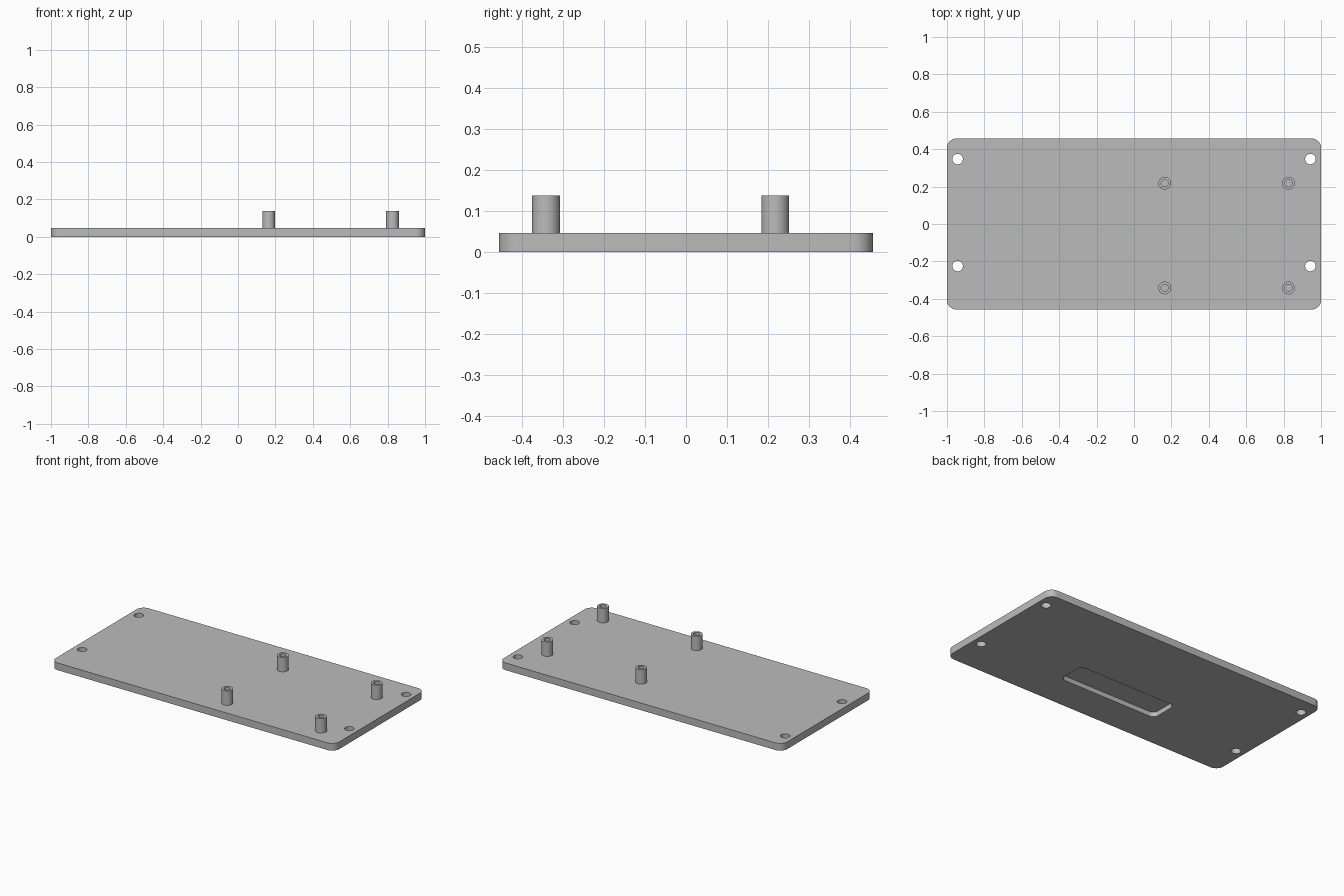
import bpy
import bmesh
from math import cos, sin, pi, radians

if "Cube" in bpy.data.objects:
    bpy.data.objects.remove(bpy.data.objects["Cube"], do_unlink=True)

PLATE_TOP = 0.046
POST_TOP = 0.138

grey = bpy.data.materials.new("plain grey")
grey.use_nodes = True
grey.diffuse_color = (0.5, 0.5, 0.5, 1)
grey.node_tree.nodes["Principled BSDF"].inputs["Base Color"].default_value = grey.diffuse_color


def make_object(name, bm):
    bmesh.ops.recalc_face_normals(bm, faces=bm.faces)
    mesh = bpy.data.meshes.new(name)
    bm.to_mesh(mesh)
    bm.free()
    mesh.materials.append(grey)
    obj = bpy.data.objects.new(name, mesh)
    bpy.context.collection.objects.link(obj)
    return obj


def rounded_slab(name, x, y, half_x, half_y, radius, z0, z1, steps=8):
    """Upright prism with rounded corners; a disc when the radius fills it."""
    bm = bmesh.new()
    outline = []
    for quarter, (sx, sy) in enumerate([(1, 1), (-1, 1), (-1, -1), (1, -1)]):
        for i in range(steps + 1):
            a = (quarter + i / steps) * pi / 2
            outline.append(bm.verts.new((x + sx * (half_x - radius) + radius * cos(a),
                                         y + sy * (half_y - radius) + radius * sin(a), z0)))
    face = bm.faces.new(outline)
    grown = bmesh.ops.extrude_face_region(bm, geom=[face], use_keep_orig=True)
    top = [v for v in grown["geom"] if isinstance(v, bmesh.types.BMVert)]
    bmesh.ops.translate(bm, verts=top, vec=(0, 0, z1 - z0))
    bmesh.ops.remove_doubles(bm, verts=bm.verts, dist=1e-5)
    return make_object(name, bm)


def smooth(obj):
    bpy.ops.object.select_all(action="DESELECT")
    obj.select_set(True)
    bpy.context.view_layer.objects.active = obj
    bpy.ops.object.shade_smooth_by_angle(angle=radians(30))


def tube(name, x, y, outer, inner, z0, z1, sides=32):
    """Hollow post made by spinning a rectangular wall section."""
    bm = bmesh.new()
    section = [(inner, z0), (inner, z1), (outer, z1), (outer, z0)]
    rings = [[bm.verts.new((x + r * cos(2 * pi * i / sides),
                            y + r * sin(2 * pi * i / sides), z))
              for r, z in section] for i in range(sides)]
    for i in range(sides):
        a, b = rings[i], rings[(i + 1) % sides]
        for k in range(4):
            n = (k + 1) % 4
            bm.faces.new((a[k], a[n], b[n], b[k]))
    return make_object(name, bm)


# Base plate with rounded corners
plate = rounded_slab("base_plate", 0, 0, 1.0, 0.457, 0.05, 0, PLATE_TOP)

# Four screw holes through the plate and one shallow pocket underneath
cutters = [rounded_slab("screw_hole_cutter", x, y, 0.028, 0.028, 0.028, -0.05, 0.1)
           for x in (-0.943, 0.943) for y in (-0.225, 0.347)]
cutters.append(rounded_slab("pocket_cutter", 0, -0.145, 0.345, 0.09, 0.035, -0.05, 0.03))

bpy.context.view_layer.objects.active = plate
for cutter in cutters:
    cutter.hide_render = True
    cut = plate.modifiers.new("cut", "BOOLEAN")
    cut.operation = "DIFFERENCE"
    cut.solver = "EXACT"
    cut.object = cutter
    bpy.ops.object.modifier_apply(modifier=cut.name)
for cutter in cutters:
    bpy.data.objects.remove(cutter, do_unlink=True)
smooth(plate)

# Hollow mounting posts
for side, x in (("inner", 0.164), ("outer", 0.826)):
    for end, y in (("front", -0.342), ("back", 0.218)):
        smooth(tube(f"{end}_{side}_post", x, y, 0.034, 0.019, PLATE_TOP - 0.004, POST_TOP))
